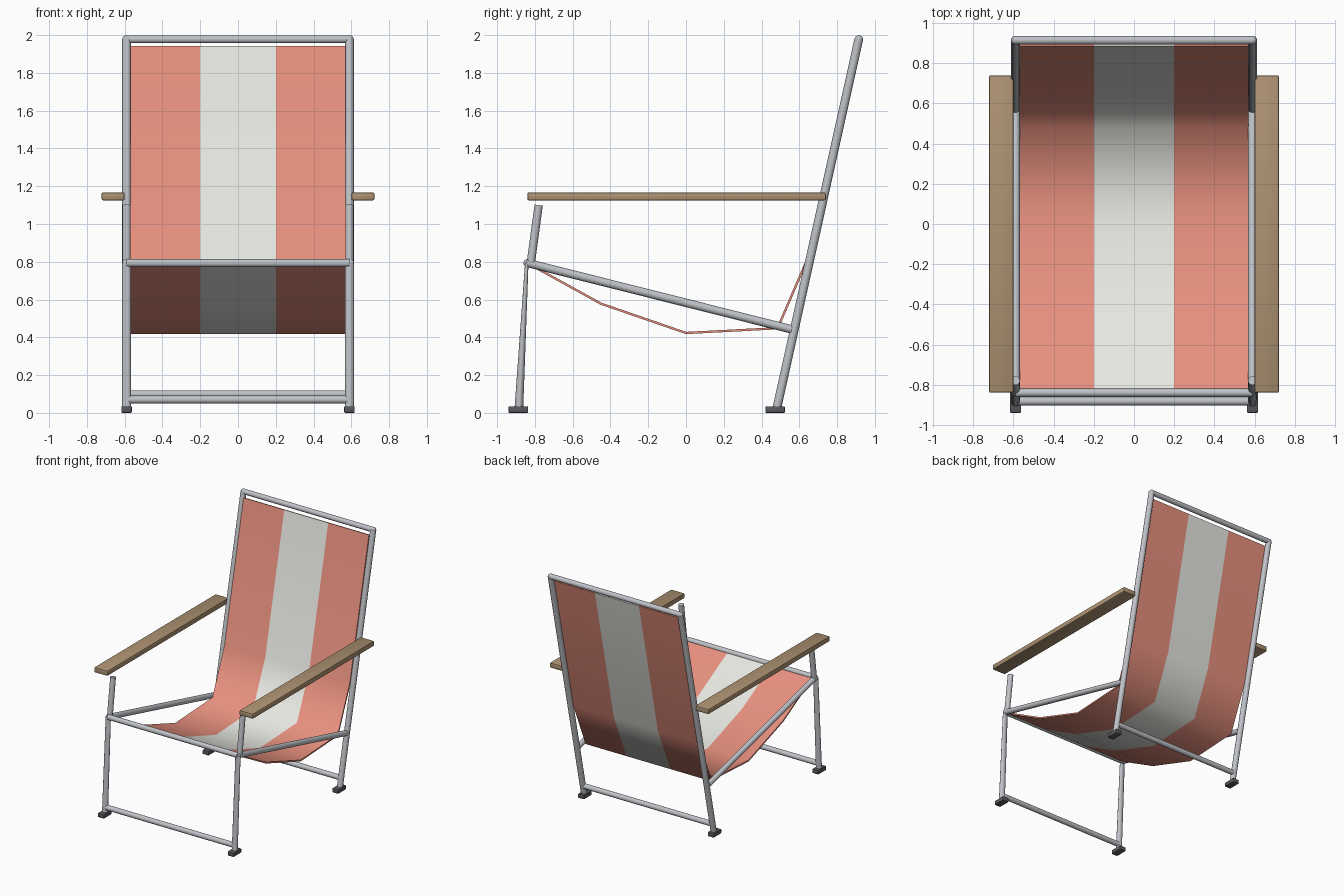
import bpy, bmesh, math
from mathutils import Vector, Matrix

if "Cube" in bpy.data.objects:
    bpy.data.objects.remove(bpy.data.objects["Cube"])


def material(name, rgb):
    m = bpy.data.materials.new(name)
    m.diffuse_color = (*rgb, 1)
    m.use_nodes = True
    m.node_tree.nodes["Principled BSDF"].inputs["Base Color"].default_value = m.diffuse_color
    return m


METAL = material("metal", (0.52, 0.54, 0.57))
CORAL = material("coral_cloth", (0.80, 0.28, 0.21))
CREAM = material("cream_cloth", (0.80, 0.80, 0.76))
WOOD = material("wood", (0.42, 0.29, 0.17))
RUBBER = material("rubber", (0.10, 0.10, 0.11))


def finish(name, bm, mat, angle=None):
    bmesh.ops.recalc_face_normals(bm, faces=bm.faces)
    me = bpy.data.meshes.new(name)
    bm.to_mesh(me)
    bm.free()
    me.materials.append(mat)
    ob = bpy.data.objects.new(name, me)
    bpy.context.collection.objects.link(ob)
    if angle:
        bpy.ops.object.select_all(action='DESELECT')
        ob.select_set(True)
        bpy.context.view_layer.objects.active = ob
        bpy.ops.object.shade_smooth_by_angle(angle=math.radians(angle))
    return ob


def tube(name, a, b, r=0.022, flat_end=1.0, n=16):
    """Round tube from a to b; flat_end squashes the far end front to back."""
    a, b = Vector(a), Vector(b)
    d = (b - a).normalized()
    u = Vector((0, 1, 0)) if abs(d.x) > 0.9 else Vector((1, 0, 0))
    v = d.cross(u)
    bm = bmesh.new()
    rings = []
    for p, s in ((a, 1.0), (b, flat_end)):
        rings.append([bm.verts.new(p + u * r * math.cos(t) + v * r * s * math.sin(t))
                      for t in (2 * math.pi * i / n for i in range(n))])
    for i in range(n):
        j = (i + 1) % n
        bm.faces.new((rings[0][i], rings[0][j], rings[1][j], rings[1][i]))
    for ring in rings:
        bm.faces.new(ring)
    return finish(name, bm, METAL, 40)


def box(name, lo, hi, mat, bevel):
    lo, hi = Vector(lo), Vector(hi)
    bm = bmesh.new()
    bmesh.ops.create_cube(bm, size=1, matrix=Matrix.Translation((lo + hi) / 2)
                          @ Matrix.Diagonal((*(hi - lo), 1)))
    bmesh.ops.bevel(bm, geom=bm.edges[:], offset=bevel, segments=2,
                    profile=0.5, affect='EDGES')
    return finish(name, bm, mat, 35)


X = 0.59
for side, s in (("left", -1), ("right", 1)):
    x = s * X
    # tubular side frame
    tube(f"{side}_back_post", (x, 0.48, 0.02), (x, 0.915, 1.98), 0.023)
    tube(f"{side}_front_leg", (x, -0.885, 0.02), (x, -0.843, 0.793), 0.023, 0.4)
    tube(f"{side}_seat_rail", (x, -0.845, 0.795), (x, 0.56, 0.442))
    tube(f"{side}_arm_post", (x, -0.822, 0.79), (x, -0.78, 1.10))
    # rounded top corner
    bm = bmesh.new()
    bmesh.ops.create_uvsphere(bm, u_segments=16, v_segments=8, radius=0.022,
                              matrix=Matrix.Translation((x, 0.915, 1.978)))
    finish(f"{side}_top_corner", bm, METAL, 60)
    # wooden armrest
    xs = sorted((s * 0.60, s * 0.722))
    box(f"{side}_armrest", (xs[0], -0.84, 1.125), (xs[1], 0.74, 1.167), WOOD, 0.008)
    # rubber feet
    for end, y in (("front", -0.888), ("back", 0.472)):
        box(f"{side}_{end}_foot", (x - 0.028, y - 0.052, 0), (x + 0.028, y + 0.052, 0.035),
            RUBBER, 0.006)

# cross bars
for name, y, z in (("top_bar", 0.915, 1.978), ("seat_front_bar", -0.84, 0.793),
                   ("front_lower_bar", -0.883, 0.07), ("back_lower_bar", 0.497, 0.098)):
    tube(name, (-X, y, z), (X, y, z), 0.021)

# striped sling: one side profile, three strips
PROFILE = [(-0.825, 0.785), (-0.45, 0.578), (0.0, 0.423), (0.485, 0.448),
           (0.645, 0.82), (0.892, 1.94)]
T = 0.006
pts = [Vector((0, y, z)) for y, z in PROFILE]
offsets = []
for i, p in enumerate(pts):
    d0 = (p - pts[i - 1]).normalized() if i else (pts[1] - p).normalized()
    d1 = (pts[i + 1] - p).normalized() if i < len(pts) - 1 else d0
    t = (d0 + d1).normalized()
    offsets.append(Vector((0, -t.z, t.y)) * T / t.dot(d0))
outline = [p + o for p, o in zip(pts, offsets)] + \
          [p - o for p, o in zip(pts[::-1], offsets[::-1])]

for name, x0, x1, mat in (("sling_left_stripe", -0.57, -0.2, CORAL),
                          ("sling_middle_stripe", -0.2, 0.2, CREAM),
                          ("sling_right_stripe", 0.2, 0.57, CORAL)):
    bm = bmesh.new()
    a, b = [[bm.verts.new((x, p.y, p.z)) for p in outline] for x in (x0, x1)]
    n, k = len(outline), len(pts)
    for i in range(n):
        j = (i + 1) % n
        bm.faces.new((a[i], a[j], b[j], b[i]))
    for i in range(k - 1):
        for r in (a, b):
            bm.faces.new((r[i], r[i + 1], r[n - 2 - i], r[n - 1 - i]))
    finish(name, bm, mat, 75)
